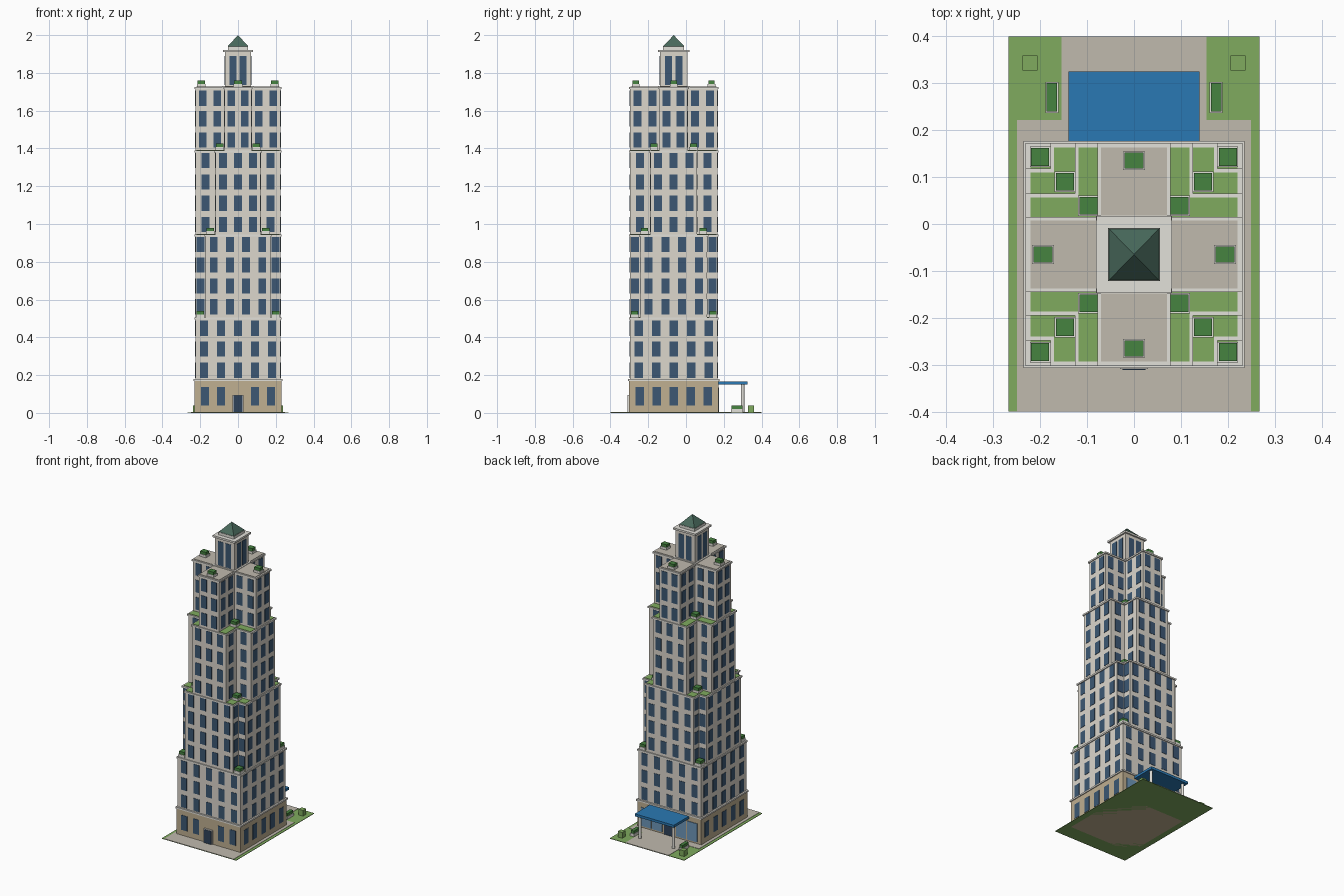
import bpy, bmesh
from math import pi
from mathutils import Matrix, Vector

if "Cube" in bpy.data.objects:
    bpy.data.objects.remove(bpy.data.objects["Cube"])

CY, SY = -0.065, 1.03          # tower centre in y, slight stretch in y
TOWER = Matrix.Translation((0, CY, 0)) @ Matrix.Diagonal((1, SY, 1, 1))
QUARTERS = [Matrix.Rotation(i * pi / 2, 4, 'Z') for i in range(4)]
ID = Matrix.Identity(4)


def srgb(r, g, b):
    return tuple((c / 255) ** 2.2 for c in (r, g, b)) + (1,)


def material(name, *rgb):
    m = bpy.data.materials.new(name)
    m.diffuse_color = srgb(*rgb)
    m.use_nodes = True
    m.node_tree.nodes["Principled BSDF"].inputs["Base Color"].default_value = m.diffuse_color
    return m


WALL = material("wall", 219, 214, 203)
TRIM = material("trim", 226, 224, 217)
STONE = material("stone", 190, 174, 144)
GLASS = material("glass", 62, 88, 115)
LOBBY = material("lobby_glass", 110, 150, 185)
PAVE = material("paving", 190, 184, 172)
LAWN = material("lawn", 127, 170, 95)
HEDGE = material("hedge", 72, 130, 66)
BLUE = material("canopy_blue", 46, 120, 178)
COPPER = material("copper", 74, 105, 92)
DOOR = material("door", 50, 68, 90)


def finish(name, bm, mat):
    bmesh.ops.recalc_face_normals(bm, faces=bm.faces)
    me = bpy.data.meshes.new(name)
    bm.to_mesh(me)
    bm.free()
    me.materials.append(mat)
    ob = bpy.data.objects.new(name, me)
    bpy.context.collection.objects.link(ob)
    return ob


def boxes(name, mat, items, mats=(ID,), base=ID):
    """items: (x0, x1, y0, y1, z0, z1), repeated for each matrix"""
    bm = bmesh.new()
    for m in mats:
        for x0, x1, y0, y1, z0, z1 in items:
            t = Matrix.Translation(((x0 + x1) / 2, (y0 + y1) / 2, (z0 + z1) / 2))
            s = Matrix.Diagonal((x1 - x0, y1 - y0, z1 - z0, 1))
            bmesh.ops.create_cube(bm, size=1, matrix=base @ m @ t @ s)
    return finish(name, bm, mat)


def square(h, z0, z1):
    return (-h, h, -h, h, z0, z1)


def prism(name, mat, pts, z0, z1, base=ID):
    bm = bmesh.new()
    f = bm.faces.new([bm.verts.new(base @ Vector((x, y, z0))) for x, y in pts])
    top = bmesh.ops.extrude_face_region(bm, geom=[f])["geom"]
    bmesh.ops.translate(bm, vec=(0, 0, z1 - z0),
                        verts=[v for v in top if isinstance(v, bmesh.types.BMVert)])
    return finish(name, bm, mat)


def plus(a, l):
    """Outline of a cross with arm half width a and length l"""
    return [(a, -l), (a, -a), (l, -a), (l, a), (a, a), (a, l),
            (-a, l), (-a, a), (-l, a), (-l, -a), (-a, -a), (-a, -l)]


def columns(x0, x1, n):
    return [x0 + (x1 - x0) * (i + 0.5) / n for i in range(n)]


def window_items(xs, y, w, rows, h):
    return [(x - w / 2, x + w / 2, y - 0.002, y + 0.004, z, z + h) for x in xs for z in rows]


L = 0.225
# Ground
boxes("lawn_ground", LAWN, [(-0.267, 0.267, -0.4, 0.4, 0, 0.003)])
prism("paving", PAVE, [(-0.249, -0.4), (0.249, -0.4), (0.249, 0.222), (0.155, 0.222),
                       (0.155, 0.4), (-0.155, 0.4), (-0.155, 0.222), (-0.249, 0.222)], 0.001, 0.005)

# Stone podium with its windows
boxes("podium", STONE, [square(0.229, 0, 0.172)], base=TOWER)
boxes("podium_cornice", TRIM, [square(0.235, 0.17, 0.18)], base=TOWER)
rows = [0.04]
boxes("podium_front_windows", GLASS, window_items([-0.174, -0.09, 0.09, 0.174], -0.229, 0.043, rows, 0.096), base=TOWER)
boxes("podium_side_windows", GLASS, window_items(columns(-0.218, 0.218, 5), -0.229, 0.043, rows, 0.096),
      QUARTERS[1::2], TOWER)
boxes("front_door_frame", TRIM, [(-0.03, 0.03, -0.309, -0.29, 0.003, 0.096)])
boxes("front_door", DOOR, [(-0.025, 0.025, -0.311, -0.29, 0.003, 0.091)])
boxes("lobby_windows", LOBBY, [(x - 0.036, x + 0.036, 0.165, 0.175, 0.015, 0.135)
                               for x in (-0.165, -0.085, 0.085, 0.165)])
boxes("back_door", DOOR, [(-0.035, 0.035, 0.165, 0.175, 0.005, 0.12)])

# First square tier and its garden roof
boxes("tier_1", WALL, [square(L, 0.178, 0.5)], base=TOWER)
boxes("tier_1_windows", GLASS, window_items(columns(-L, L, 5), -L, 0.042, [0.186, 0.298, 0.408], 0.08), QUARTERS, TOWER)
boxes("tier_1_cornice", TRIM, [square(L + 0.006, 0.494, 0.504)], base=TOWER)
boxes("tier_1_garden", LAWN, [square(L - 0.004, 0.5, 0.507)], base=TOWER)

# Cross shaped tiers: arm half width, z range, arm columns, notch columns, floors
TIERS = [(0.172, 0.5, 0.94, 4, 1, [0.522, 0.632, 0.742, 0.852], LAWN),
         (0.120, 0.94, 1.385, 3, 1, [0.957, 1.07, 1.183, 1.296], LAWN),
         (0.072, 1.385, 1.72, 2, 2, [1.405, 1.517, 1.626], PAVE)]
for i, (a, z0, z1, n, k, rows, roof) in enumerate(TIERS):
    name = f"tier_{i + 2}"
    prism(name, WALL, plus(a, L), z0, z1, TOWER)
    side = columns(a, L, k)
    items = window_items(columns(-a, a, n), -L, 0.041, rows, 0.08)
    items += window_items(side + [-x for x in side], -a, 0.041, rows, 0.08)
    boxes(name + "_windows", GLASS, items, QUARTERS, TOWER)
    prism(name + "_cornice", TRIM, plus(a + 0.006, L + 0.006), z1 - 0.006, z1 + 0.004, TOWER)
    prism(name + "_roof", roof, plus(a - 0.002, L - 0.004), z1, z1 + 0.007, TOWER)

# Crown: belvedere, cornice, cap and pyramid roof
boxes("crown_deck", TRIM, [square(0.081, 1.72, 1.73)], base=TOWER)
boxes("crown", WALL, [square(0.07, 1.72, 1.912)], base=TOWER)
boxes("crown_windows", GLASS, window_items([-0.027, 0.027], -0.07, 0.038, [1.735], 0.155), QUARTERS, TOWER)
boxes("crown_cornice", TRIM, [square(0.08, 1.91, 1.922)], base=TOWER)
boxes("crown_cap", TRIM, [square(0.054, 1.92, 1.942)], base=TOWER)
bm = bmesh.new()
bmesh.ops.create_cone(bm, cap_ends=True, segments=4, radius1=0.055 * 2 ** 0.5, radius2=0, depth=0.06,
                      matrix=TOWER @ Matrix.Translation((0, 0, 1.97)) @ Matrix.Rotation(pi / 4, 4, 'Z'))
finish("pyramid_roof", bm, COPPER)

# Planters: x, y, base z, half sizes
spots = [(s * x, CY + t * y, z, 0.019, 0.019)
         for x, y, z in ((0.2, 0.208, 0.504), (0.147, 0.155, 0.944), (0.097, 0.104, 1.389))
         for s in (-1, 1) for t in (-1, 1)]
spots += [(0, CY + t * 0.2, 1.724, 0.02, 0.017) for t in (-1, 1)]
spots += [(t * 0.194, CY, 1.724, 0.02, 0.017) for t in (-1, 1)]
spots += [(t * 0.175, 0.27, 0.003, 0.011, 0.03) for t in (-1, 1)]
boxes("planter_boxes", TRIM, [(x - w - 0.003, x + w + 0.003, y - d - 0.003, y + d + 0.003, z, z + 0.018)
                              for x, y, z, w, d in spots])
boxes("planter_hedges", HEDGE, [(x - w, x + w, y - d, y + d, z + 0.01, z + 0.036)
                                for x, y, z, w, d in spots])
boxes("lawn_shrubs", LAWN, [(t * 0.222 - 0.016, t * 0.222 + 0.016, 0.327, 0.359, 0.003, 0.04) for t in (-1, 1)])

# Rear entrance canopy on posts
boxes("canopy", BLUE, [(-0.14, 0.14, 0.165, 0.325, 0.151, 0.167)])
bm = bmesh.new()
for x in (-0.12, 0.12):
    bmesh.ops.create_cone(bm, cap_ends=True, segments=12, radius1=0.009, radius2=0.009, depth=0.15,
                          matrix=Matrix.Translation((x, 0.3, 0.078)))
finish("canopy_posts", bm, TRIM)
